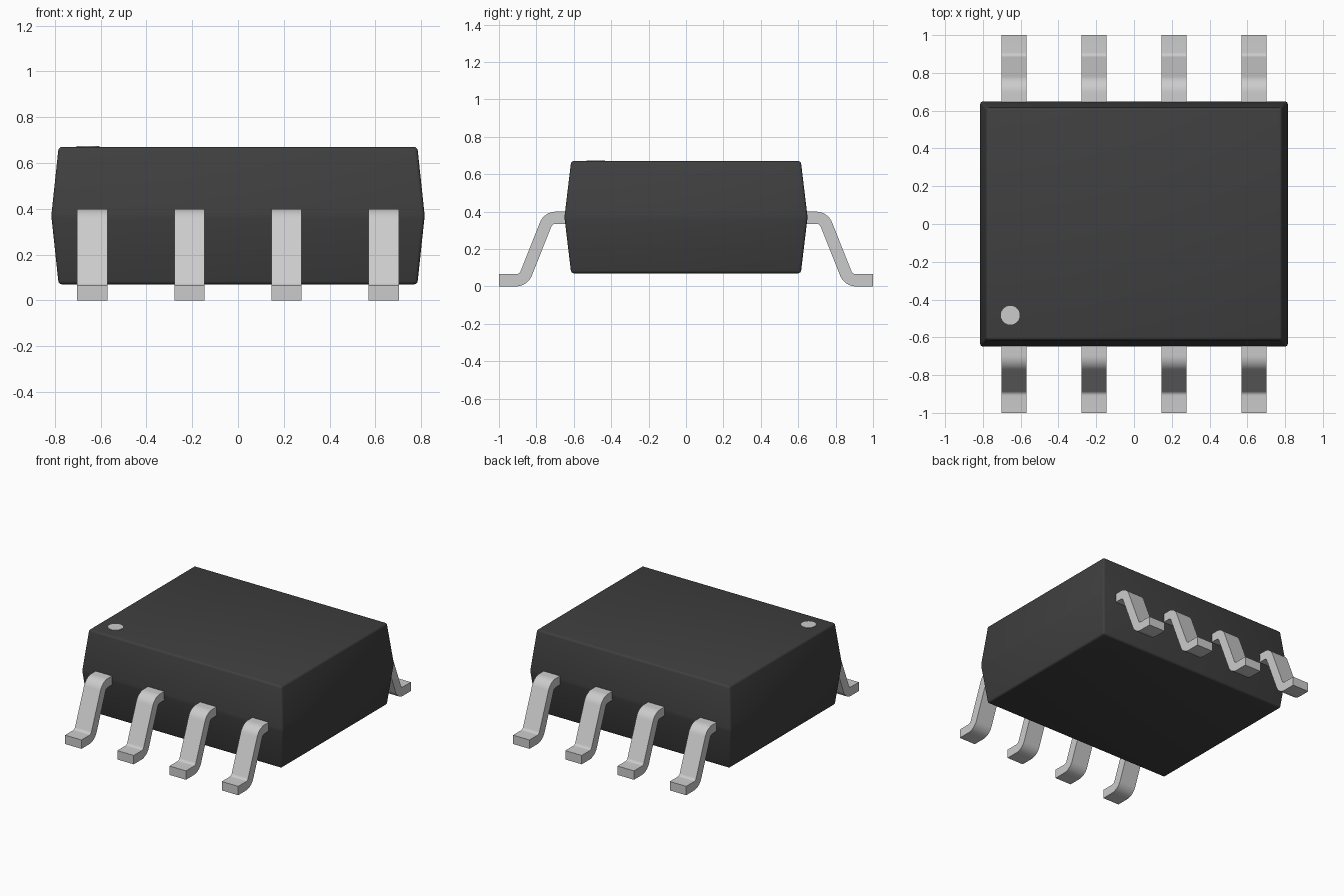
import bpy, bmesh, math
from mathutils import Vector

cube = bpy.data.objects.get("Cube")
if cube:
    bpy.data.objects.remove(cube, do_unlink=True)


def material(name, value, rough):
    m = bpy.data.materials.new(name)
    m.use_nodes = True
    col = (value, value, value, 1)
    m.diffuse_color = col
    bsdf = m.node_tree.nodes["Principled BSDF"]
    bsdf.inputs["Base Color"].default_value = col
    bsdf.inputs["Roughness"].default_value = rough
    return m


black = material("black plastic", 0.05, 0.6)
silver = material("silver metal", 0.60, 0.4)


def add_object(name, bm, mat, smooth=None):
    bmesh.ops.recalc_face_normals(bm, faces=bm.faces[:])
    mesh = bpy.data.meshes.new(name)
    bm.to_mesh(mesh)
    bm.free()
    mesh.materials.append(mat)
    ob = bpy.data.objects.new(name, mesh)
    bpy.context.collection.objects.link(ob)
    if smooth:
        bpy.ops.object.select_all(action='DESELECT')
        ob.select_set(True)
        bpy.context.view_layer.objects.active = ob
        bpy.ops.object.shade_smooth_by_angle(angle=math.radians(smooth))
    return ob


# Moulded body: three stacked rectangles, widest at mid height
bm = bmesh.new()
rings = []
for hx, hy, z in ((0.783, 0.614, 0.07), (0.815, 0.65, 0.37), (0.783, 0.614, 0.67)):
    rings.append([bm.verts.new((sx * hx, sy * hy, z))
                  for sx, sy in ((-1, -1), (1, -1), (1, 1), (-1, 1))])
for low, high in zip(rings, rings[1:]):
    for i in range(4):
        j = (i + 1) % 4
        bm.faces.new((low[i], low[j], high[j], high[i]))
bm.faces.new(rings[0])
bm.faces.new(rings[-1])
bmesh.ops.bevel(bm, geom=bm.edges[:], offset=0.014, segments=3,
                profile=0.5, affect='EDGES')
add_object("body", bm, black, 35)

# Pin-one dot, a thin disc on the top face
bm = bmesh.new()
bmesh.ops.create_cone(bm, cap_ends=True, segments=32, radius1=0.05,
                      radius2=0.05, depth=0.006)
bmesh.ops.translate(bm, vec=(-0.655, -0.483, 0.67), verts=bm.verts[:])
add_object("pin_one_dot", bm, silver)

# Gull-wing lead: centre line in (y, z), rounded at the two bends
THICK, WIDTH, RADIUS, STEPS = 0.065, 0.133, 0.058, 8
START, KNEE, HEEL, TIP = (Vector(p) for p in
                          ((0.60, 0.367), (0.736, 0.367), (0.869, 0.0325), (1.0, 0.0325)))


def lead_outline():
    """Closed side outline: upper edge outwards, lower edge back."""
    slope = (HEEL - KNEE).normalized()
    bend = math.atan2(-slope.y, slope.x)
    reach = RADIUS * math.tan(bend / 2)
    h = THICK / 2
    knee_c = KNEE + Vector((-reach, -RADIUS))
    heel_c = HEEL + Vector((reach, RADIUS))
    angles = [bend * i / STEPS for i in range(STEPS + 1)]
    sides = []
    for s in (h, -h):
        pts = [START + Vector((0, s))]
        pts += [knee_c + (RADIUS + s) * Vector((math.sin(a), math.cos(a))) for a in angles]
        pts += [heel_c - (RADIUS - s) * Vector((math.sin(a), math.cos(a)))
                for a in reversed(angles)]
        pts.append(TIP + Vector((0, s)))
        sides.append(pts)
    return sides


def make_lead(name, x, side):
    bm = bmesh.new()
    upper, lower = lead_outline()
    rows = []
    for u, l in zip(upper, lower):
        rows.append([bm.verts.new((x + dx * WIDTH / 2, side * p.x, p.y))
                     for dx, p in ((-1, u), (1, u), (1, l), (-1, l))])
    for a, b in zip(rows, rows[1:]):
        for i in range(4):
            j = (i + 1) % 4
            bm.faces.new((a[i], a[j], b[j], b[i]))
    bm.faces.new(rows[0])
    bm.faces.new(rows[-1])
    add_object(name, bm, silver, 30)


# Four leads along the front and four along the back
for label, side in (("front", -1), ("back", 1)):
    for n in range(4):
        make_lead(f"{label}_lead_{n + 1}", (n - 1.5) * 0.4235, side)
